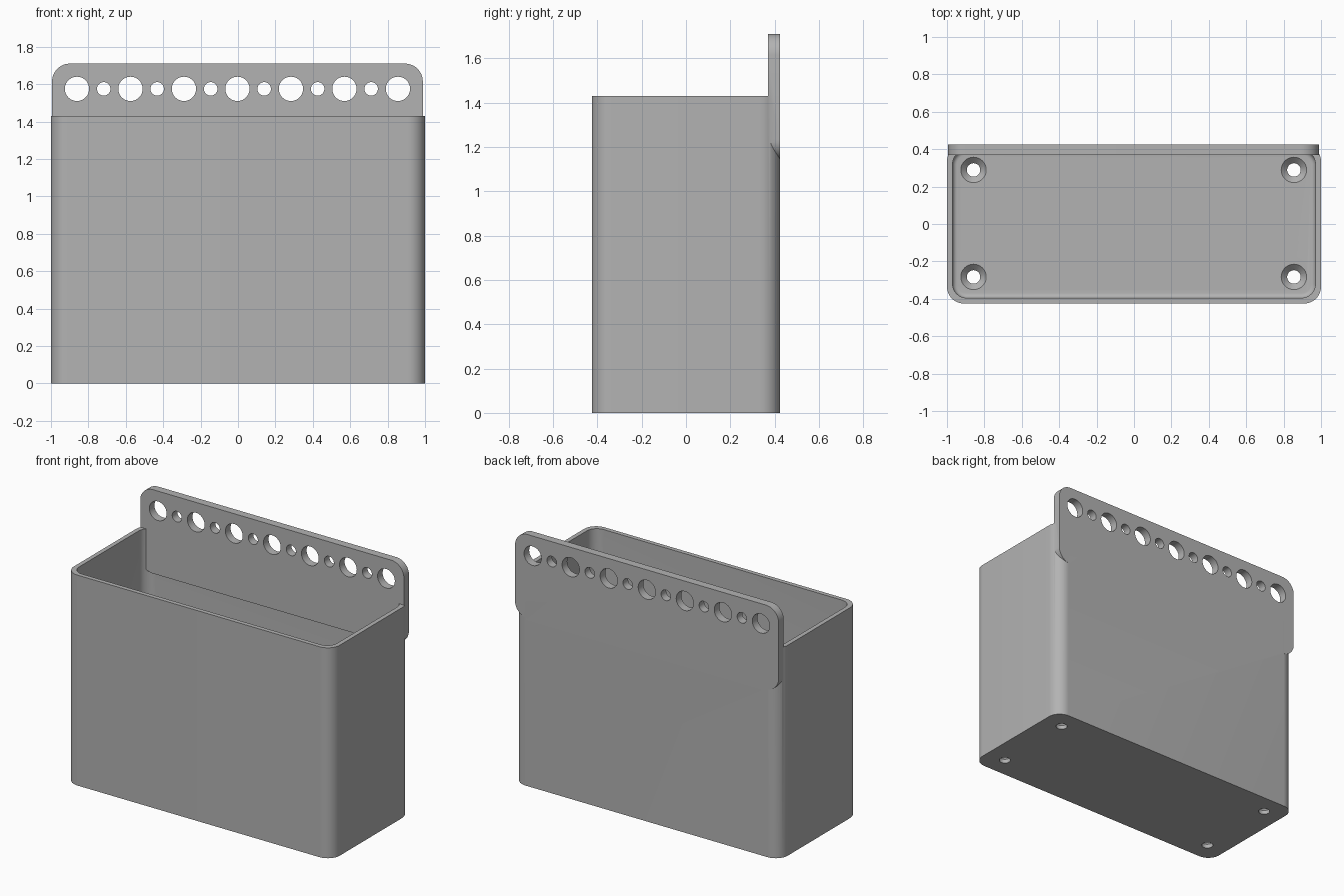
import bpy, bmesh, math
from mathutils import Matrix

cube = bpy.data.objects.get("Cube")
if cube:
    bpy.data.objects.remove(cube)

grey = bpy.data.materials.new("plain grey")
grey.use_nodes = True
colour = (0.45, 0.45, 0.45, 1)
grey.diffuse_color = colour
grey.node_tree.nodes["Principled BSDF"].inputs["Base Color"].default_value = colour

WIDTH, DEPTH, HEIGHT = 2.0, 0.85, 1.43
WALL, FLOOR, CORNER = 0.03, 0.06, 0.09
PLATE_FRONT, PLATE_X, PLATE_BASE, PLATE_TOP = 0.37, -0.003, 1.14, 1.71
PITCH = 0.286


def finish(name, bm):
    bmesh.ops.recalc_face_normals(bm, faces=bm.faces)
    mesh = bpy.data.meshes.new(name)
    bm.to_mesh(mesh)
    bm.free()
    mesh.materials.append(grey)
    obj = bpy.data.objects.new(name, mesh)
    bpy.context.collection.objects.link(obj)
    return obj


def rounded_block(name, lo, hi, axis, radius, fillet=0):
    """Box with the edges along one axis rounded, and optionally its lower rim."""
    bm = bmesh.new()
    bmesh.ops.create_cube(bm, size=1)
    for v in bm.verts:
        v.co = [hi[i] if v.co[i] > 0 else lo[i] for i in range(3)]
    along = [e for e in bm.edges
             if abs((e.verts[0].co - e.verts[1].co).normalized()[axis]) > 0.9]
    bmesh.ops.bevel(bm, geom=along, offset=radius, segments=12,
                    profile=0.5, affect='EDGES')
    if fillet:
        rim = [e for e in bm.edges if all(abs(v.co.z - lo[2]) < 1e-5 for v in e.verts)]
        bmesh.ops.bevel(bm, geom=rim, offset=fillet, segments=5,
                        profile=0.5, affect='EDGES')
    return finish(name, bm)


def cone_cutter(name, centre, r1, r2, length, turn=0):
    bm = bmesh.new()
    matrix = Matrix.Translation(centre) @ Matrix.Rotation(turn, 4, 'X')
    bmesh.ops.create_cone(bm, cap_ends=True, segments=40, radius1=r1, radius2=r2,
                          depth=length, matrix=matrix)
    return finish(name, bm)


def combine(target, tool, operation):
    mod = target.modifiers.new("combine", 'BOOLEAN')
    mod.operation, mod.solver, mod.object = operation, 'EXACT', tool
    bpy.ops.object.select_all(action='DESELECT')
    bpy.context.view_layer.objects.active = target
    target.select_set(True)
    bpy.ops.object.modifier_apply(modifier=mod.name)
    bpy.data.objects.remove(tool)


# Open bin with filleted floor
x, y = WIDTH / 2, DEPTH / 2
bin_body = rounded_block("wall_bin", (-x, -y, 0), (x, y, HEIGHT), 2, CORNER)
cavity = rounded_block("cavity", (-x + WALL, -y + WALL, FLOOR),
                       (x - WALL, y - WALL, HEIGHT + 0.3), 2, CORNER - WALL / 2, 0.025)
combine(bin_body, cavity, 'DIFFERENCE')

# Hanging plate on the back wall
plate = rounded_block("hanging_plate", (PLATE_X - 0.991, PLATE_FRONT, PLATE_BASE),
                      (PLATE_X + 0.991, y, PLATE_TOP), 1, 0.095)
combine(bin_body, plate, 'UNION')

# Alternating large and small holes along the plate
for i in range(-6, 7):
    r = 0.065 if i % 2 == 0 else 0.036
    hole = cone_cutter("plate_hole", (PLATE_X + i * PITCH / 2, 0.4, 1.575),
                       r, r, 0.3, math.pi / 2)
    combine(bin_body, hole, 'DIFFERENCE')

# Countersunk screw holes in the floor corners
for hx in (-0.858, 0.855):
    for hy in (-0.283, 0.289):
        combine(bin_body, cone_cutter("drain", (hx, hy, FLOOR / 2), 0.036, 0.036, 0.3),
                'DIFFERENCE')
        sink = cone_cutter("countersink", (hx, hy, FLOOR - 0.015), 0.033, 0.073, 0.04)
        combine(bin_body, sink, 'DIFFERENCE')

bpy.ops.object.shade_smooth_by_angle(angle=math.radians(30))
